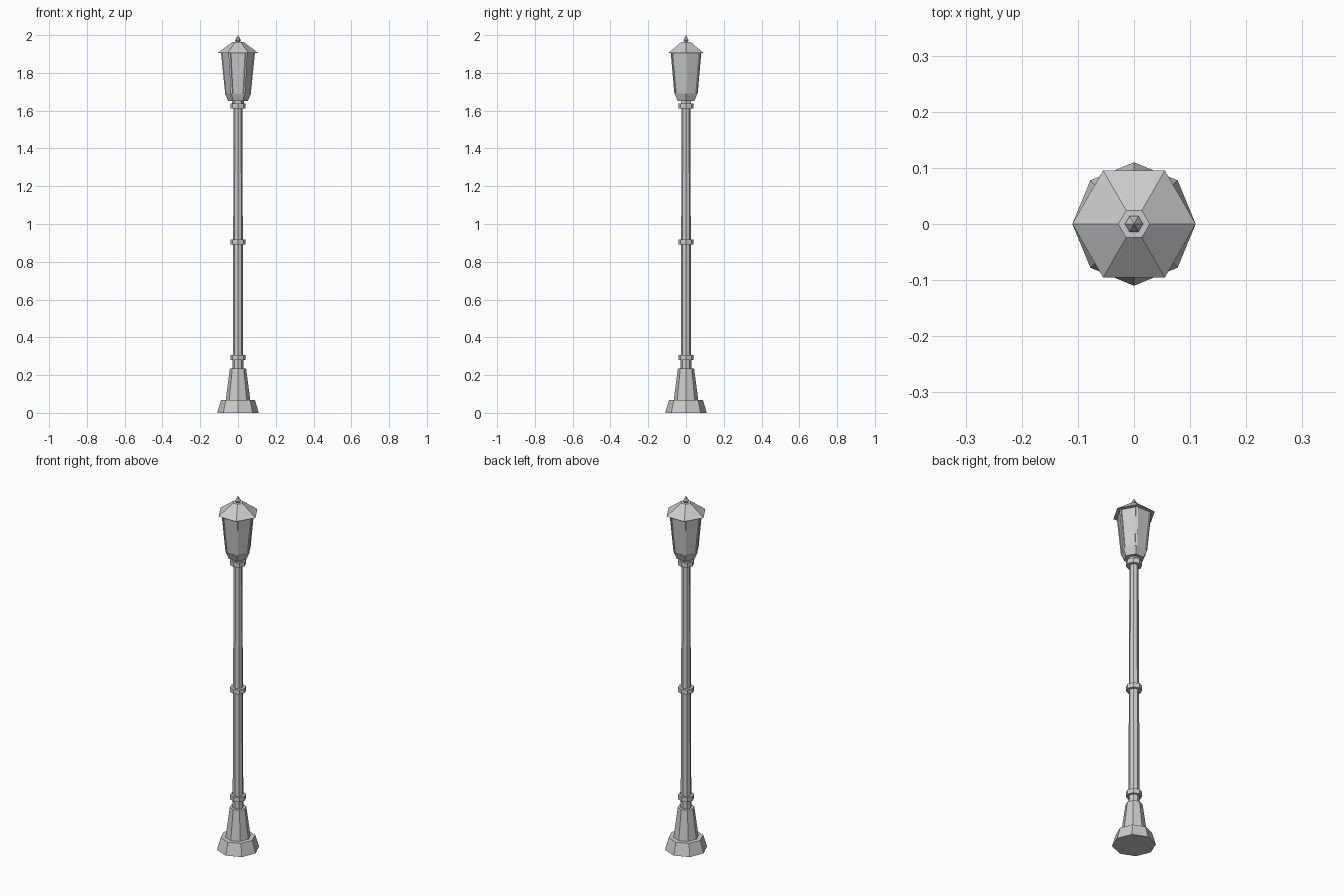
import bpy, bmesh, math
from mathutils import Vector

if "Cube" in bpy.data.objects:
    bpy.data.objects.remove(bpy.data.objects["Cube"])


def lathe(name, profile, sides):
    """Capped flat-faced solid from (radius, z) points, a corner on the x axis."""
    bm = bmesh.new()
    rings = []
    for r, z in profile:
        if r == 0:
            rings.append([bm.verts.new((0, 0, z))] * sides)
        else:
            rings.append([bm.verts.new((r * math.cos(2 * math.pi * i / sides),
                                        r * math.sin(2 * math.pi * i / sides), z))
                          for i in range(sides)])
    for a, b in zip(rings, rings[1:]):
        for i in range(sides):
            j = (i + 1) % sides
            bm.faces.new(list(dict.fromkeys((a[i], a[j], b[j], b[i]))))
    if profile[0][0]:
        bm.faces.new(rings[0][::-1])
    if profile[-1][0]:
        bm.faces.new(rings[-1])
    return finish(name, bm)


def finish(name, bm):
    bmesh.ops.recalc_face_normals(bm, faces=bm.faces)
    mesh = bpy.data.meshes.new(name)
    bm.to_mesh(mesh)
    bm.free()
    obj = bpy.data.objects.new(name, mesh)
    bpy.context.collection.objects.link(obj)
    return obj


# Octagonal foot and tapered pedestal
lathe("base", [(0.11, 0), (0.09, 0.068), (0.065, 0.068), (0.043, 0.235)], 8)

# Slender post with three collars
lathe("post", [(0.028, 0.235), (0.023, 1.65)], 8)
for label, z in (("lower", 0.293), ("middle", 0.904), ("upper", 1.624)):
    lathe(label + "_collar", [(0.041, z - 0.013), (0.041, z + 0.013)], 8)

# Hexagonal lantern cup and glass
lathe("lantern_cup", [(0.032, 1.635), (0.032, 1.652), (0.052, 1.652), (0.07, 1.692)], 6)
lathe("lantern_glass", [(0.067, 1.692), (0.088, 1.906)], 6)

# Corner bars leaning outward along the glass edges
for k in range(6):
    ang = k * math.pi / 3
    out = Vector((math.cos(ang), math.sin(ang), 0))
    side = Vector((-out.y, out.x, 0)) * 0.006
    bm = bmesh.new()
    rows = []
    for r, z in ((0.068, 1.69), (0.09, 1.906)):
        c = Vector((0, 0, z))
        rows.append([bm.verts.new(c + out * (r - 0.012) - side),
                     bm.verts.new(c + out * r - side),
                     bm.verts.new(c + out * r + side),
                     bm.verts.new(c + out * (r - 0.012) + side)])
    bm.faces.new(rows[0])
    bm.faces.new(rows[1])
    for i in range(4):
        j = (i + 1) % 4
        bm.faces.new((rows[0][i], rows[0][j], rows[1][j], rows[1][i]))
    finish(f"lantern_bar_{k + 1}", bm)

# Overhanging hexagonal roof and pointed finial
lathe("lantern_roof", [(0.11, 1.904), (0.028, 1.964)], 6)
lathe("finial", [(0.01, 1.964), (0.016, 1.973), (0, 2.0)], 6)
